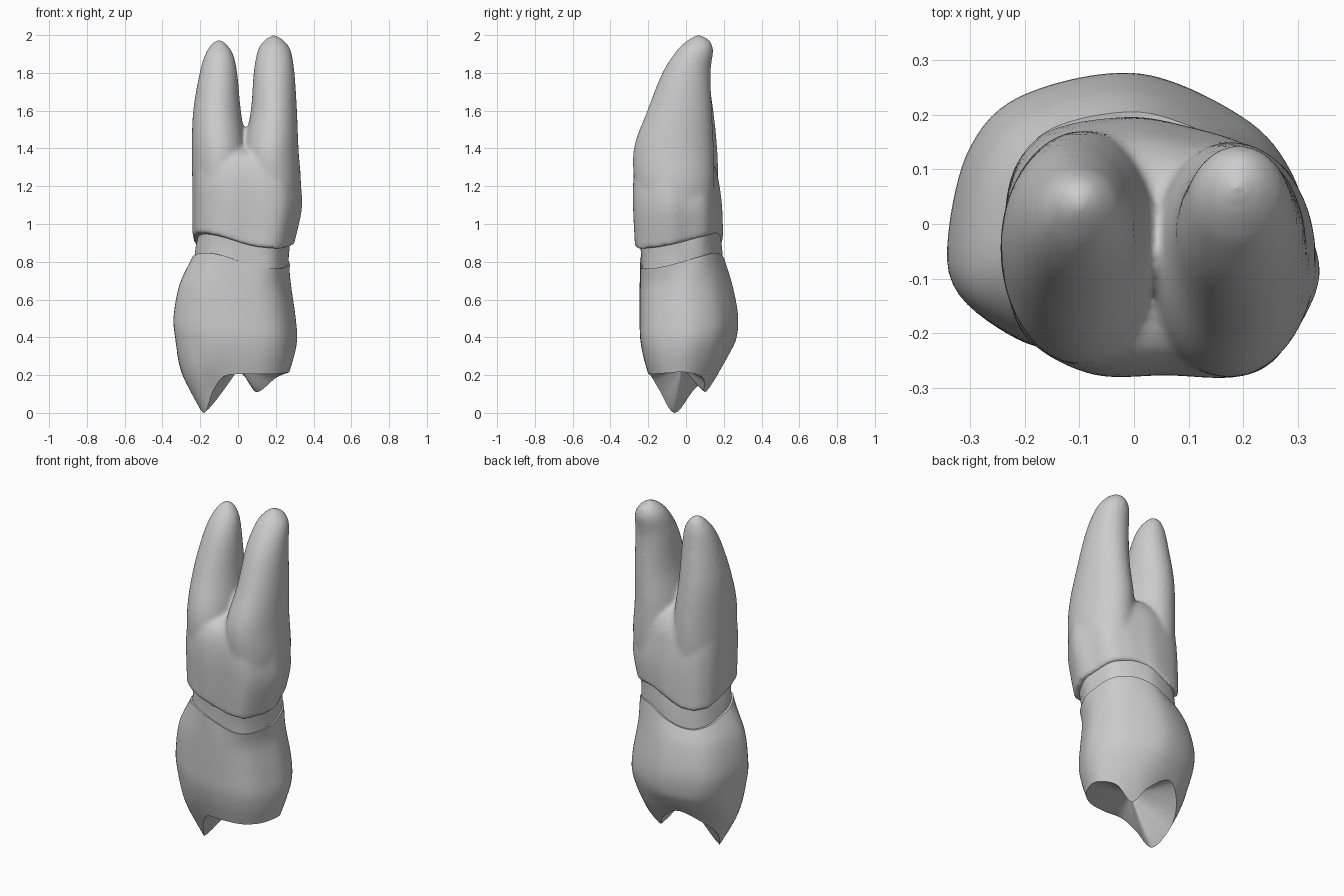
import bpy, bmesh, math
from mathutils import Vector

if "Cube" in bpy.data.objects:
    bpy.data.objects.remove(bpy.data.objects["Cube"])

N = 96
ANG = [2 * math.pi * i / N for i in range(N)]


def catmull(a, b, c, d, t):
    return 0.5 * (2 * b + (c - a) * t + (2 * a - 5 * b + 4 * c - d) * t * t
                  + (3 * b - a - 3 * c + d) * t ** 3)


def contour(points):
    """Smooth closed curve through points, resampled at N even angles about the origin."""
    p = [Vector(q).to_3d() for q in points]
    m = len(p)
    dense = [catmull(p[i - 1], p[i], p[(i + 1) % m], p[(i + 2) % m], k / 24)
             for i in range(m) for k in range(24)]
    polar = sorted(((math.atan2(v.y, v.x) % (2 * math.pi), v) for v in dense), key=lambda s: s[0])
    polar = ([(polar[-1][0] - 2 * math.pi, polar[-1][1])] + polar
             + [(polar[0][0] + 2 * math.pi, polar[0][1])])
    out, j = [], 0
    for a in ANG:
        while polar[j + 1][0] < a:
            j += 1
        (a0, v0), (a1, v1) = polar[j], polar[j + 1]
        out.append(v0.lerp(v1, (a - a0) / max(a1 - a0, 1e-9)))
    return out


def fit(shape, z, x0, x1, y0, y1, wave=0.0):
    """Stretch an outline to the given bounds; wave makes the gum-line curve."""
    ax, bx = min(v.x for v in shape), max(v.x for v in shape)
    ay, by = min(v.y for v in shape), max(v.y for v in shape)
    return [Vector((x0 + (v.x - ax) / (bx - ax) * (x1 - x0),
                    y0 + (v.y - ay) / (by - ay) * (y1 - y0),
                    z + wave * math.cos(2 * (a - math.pi / 4)))) for v, a in zip(shape, ANG)]


def smooth_rows(rows, sub=6):
    ext = [rows[0]] + rows + [rows[-1]]
    out = []
    for i in range(1, len(ext) - 2):
        for k in range(sub):
            out.append([catmull(a, b, c, d, k / sub)
                        for a, b, c, d in zip(ext[i - 1], ext[i], ext[i + 1], ext[i + 2])])
    return out + [rows[-1]]


def skin(bm, rows, start=None, end=None):
    vs = [[bm.verts.new(v) for v in r] for r in rows]
    for r, s in zip(vs, vs[1:]):
        for i in range(N):
            j = (i + 1) % N
            bm.faces.new((r[i], r[j], s[j], s[i]))
    for ring, tip in ((vs[0], start), (vs[-1], end)):
        if tip:
            c = bm.verts.new(tip)
            for i in range(N):
                bm.faces.new((ring[i], ring[(i + 1) % N], c))


def finish(bm, name, angle=40):
    bmesh.ops.recalc_face_normals(bm, faces=bm.faces)
    me = bpy.data.meshes.new(name)
    bm.to_mesh(me)
    bm.free()
    ob = bpy.data.objects.new(name, me)
    bpy.context.collection.objects.link(ob)
    bpy.ops.object.select_all(action='DESELECT')
    ob.select_set(True)
    bpy.context.view_layer.objects.active = ob
    bpy.ops.object.shade_smooth_by_angle(angle=math.radians(angle))
    return ob


crown_shape = contour([(-.34, -.03), (-.32, -.13), (-.22, -.21), (-.12, -.24), (.04, -.25),
                       (.17, -.232), (.255, -.165), (.315, -.02), (.29, .1), (.2, .2),
                       (.01, .28), (-.2, .24), (-.3, .14)])
root_shape = contour([(-.24, -.08), (-.2, -.2), (-.08, -.27), (.06, -.272), (.19, -.275), (.265, -.232),
                      (.335, -.1), (.315, 0), (.28, .1), (.2, .15), (.1, .18), (0, .195),
                      (-.15, .17), (-.22, .1), (-.24, 0)])
neck_shape = [a.lerp(b, .6) for a, b in zip(crown_shape, root_shape)]
oval = [Vector((math.cos(a), math.sin(a), 0)) for a in ANG]

# Crown: bulging wall down to a rim with two cusps, then the chewing surface
rim = contour([(-.18, -.06, 0), (-.13, -.14, .12), (-.07, -.185, .195), (.05, -.2, .205),
               (.16, -.18, .205), (.24, -.115, .21), (.27, 0, .215), (.2, .09, .185),
               (.1, .1, .11), (.04, .16, .19), (-.08, .195, .27), (-.18, .14, .22),
               (-.235, .04, .12)])
widest = fit(crown_shape, .4, -.333, .313, -.243, .268)
middle = []
for a, b in zip(widest, rim):
    v = a.lerp(b, .5)
    s = 1.025 + .085 * min(1, max(0, (.2 - b.z) / .15))
    middle.append(Vector((v.x * s, v.y * s, v.z)))
wall = smooth_rows([
    fit(neck_shape, .805, -.242, .275, -.243, .205, .042),
    fit(crown_shape, .68, -.308, .28, -.245, .245, .01),
    fit(crown_shape, .52, -.34, .303, -.245, .275),
    widest, middle, rim])
pit = Vector((.01, -.02, .245))
inner = [[Vector((v.x + (pit.x - v.x) * t, v.y + (pit.y - v.y) * t,
                  v.z + (pit.z - v.z) * t ** 1.15)) for v in rim]
         for t in (.12, .25, .4, .55, .7, .85)]
lip = fit(neck_shape, .805, -.22, .255, -.225, .187, .042)
bm = bmesh.new()
skin(bm, [lip] + wall + inner, end=pit)
finish(bm, "crown")

# Neck band between crown and root
bm = bmesh.new()
skin(bm, smooth_rows([
    fit(neck_shape, .79, -.232, .266, -.236, .196, .042),
    fit(neck_shape, .86, -.224, .27, -.238, .192, .04),
    fit(root_shape, .945, -.205, .28, -.245, .182, .04)], 4))
finish(bm, "neck_band")

# Root: trunk plus two tapering roots, fused and softened
bm = bmesh.new()
skin(bm, smooth_rows([
    fit(root_shape, .91, -.241, .297, -.27, .197, .042),
    fit(root_shape, 1.08, -.242, .338, -.28, .192, .01),
    fit(root_shape, 1.2, -.242, .335, -.281, .178),
    fit(root_shape, 1.3, -.235, .322, -.268, .155),
    fit(root_shape, 1.37, -.2, .28, -.23, .11),
    fit(root_shape, 1.41, -.06, .14, -.14, .04)]), (0, 0, .91), (.04, -.05, 1.415))
right_root = [(1.02, .03, .3, -.24, .14), (1.2, .02, .332, -.272, .15), (1.4, .03, .32, -.276, .147),
              (1.6, .068, .312, -.205, .137), (1.8, .083, .299, -.125, .13), (1.92, .105, .279, -.048, .144),
              (1.975, .14, .24, .01, .125)]
left_root = [(1.02, -.22, .05, -.23, .15), (1.2, -.24, .06, -.255, .17), (1.4, -.244, .045, -.25, .165),
             (1.6, -.237, .015, -.185, .145), (1.8, -.203, -.004, -.11, .115), (1.9, -.173, -.026, -.053, .1),
             (1.955, -.14, -.062, 0, .08)]
for rows, tip in ((right_root, (.19, .065, 2.006)), (left_root, (-.1, .04, 1.982))):
    skin(bm, smooth_rows([fit(oval, *r) for r in rows]), (tip[0], -.04, 1.02), tip)
root = finish(bm, "root")
fuse = root.modifiers.new("fuse", 'REMESH')
fuse.mode = 'VOXEL'
fuse.voxel_size = .011
fuse.use_smooth_shade = True
soften = root.modifiers.new("soften", 'SMOOTH')
soften.factor = .5
soften.iterations = 12
